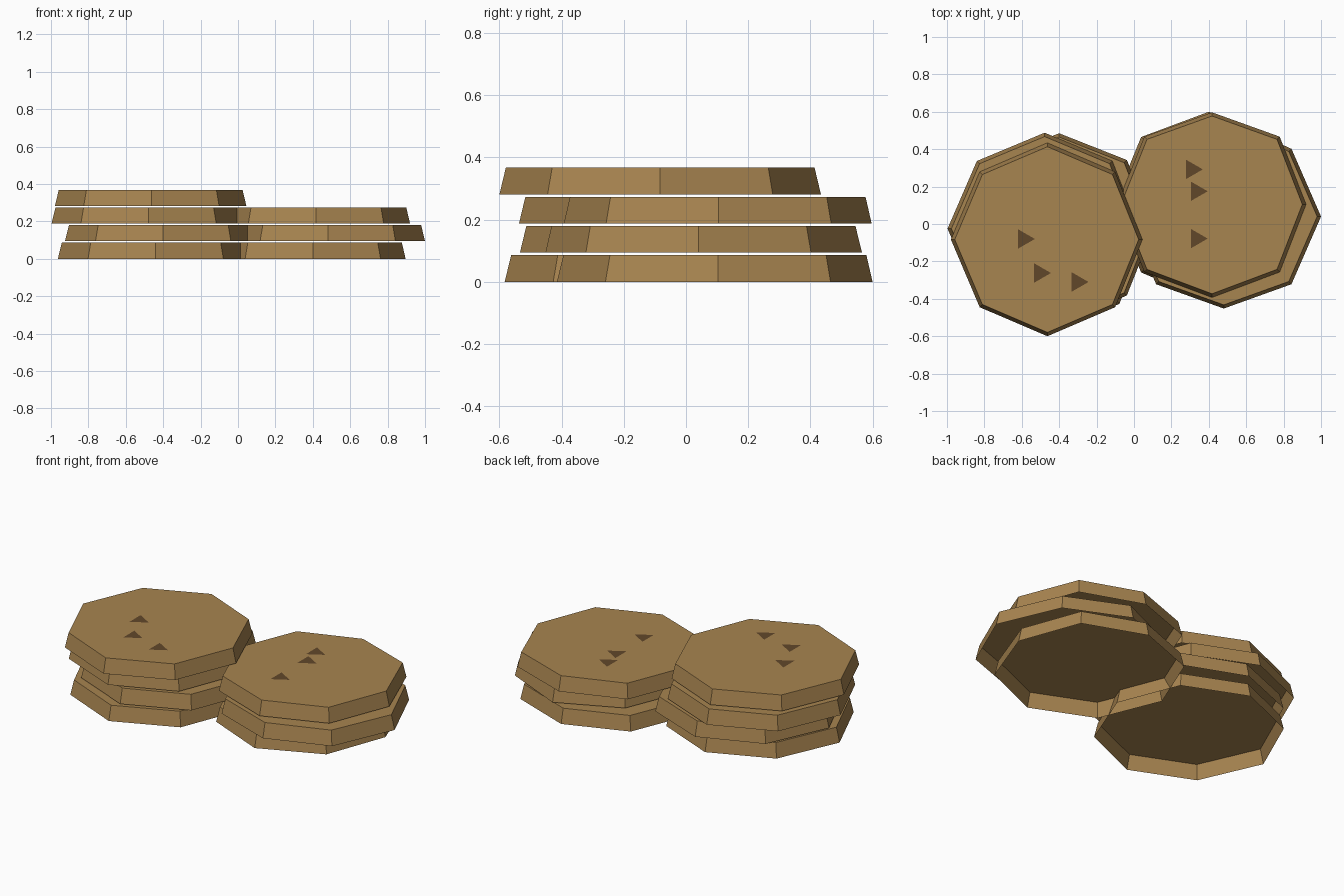
import bpy
import bmesh
import math

cube = bpy.data.objects.get("Cube")
if cube:
    bpy.data.objects.remove(cube, do_unlink=True)


def make_material(name, colour):
    mat = bpy.data.materials.new(name)
    mat.use_nodes = True
    mat.diffuse_color = colour
    mat.node_tree.nodes["Principled BSDF"].inputs["Base Color"].default_value = colour
    return mat


dough = make_material("baked dough", (0.39, 0.232, 0.08, 1))
chocolate = make_material("chocolate chip", (0.12, 0.064, 0.023, 1))

THICK = 0.086      # height of one biscuit
PITCH = 0.0938     # height step from one biscuit to the next
TAPER = 0.96       # top rim relative to the bottom rim
DIAGONAL = 0.362   # offset of the four diagonal corners
CHIP = 0.06        # chip radius


def add_object(name, bm, mat):
    mesh = bpy.data.meshes.new(name)
    bm.to_mesh(mesh)
    bm.free()
    mesh.materials.append(mat)
    obj = bpy.data.objects.new(name, mesh)
    bpy.context.collection.objects.link(obj)


def add_biscuit(name, cx, cy, left, right, front, back, z):
    """Eight-sided shell, open underneath, narrowing to a flat top."""
    d = DIAGONAL
    outline = [(right - cx, 0), (d, d), (0, back - cy), (-d, d),
               (left - cx, 0), (-d, -d), (0, front - cy), (d, -d)]
    bm = bmesh.new()
    low = [bm.verts.new((cx + x, cy + y, z)) for x, y in outline]
    high = [bm.verts.new((cx + x * TAPER, cy + y * TAPER, z + THICK))
            for x, y in outline]
    for i in range(len(outline)):
        bm.faces.new((low[i - 1], low[i], high[i], high[i - 1]))
    bm.faces.new(high)
    add_object(name, bm, dough)


def add_chip(name, x, y, z):
    """Flat triangle pointing to +x."""
    bm = bmesh.new()
    angles = [math.tau * i / 3 for i in range(3)]
    bm.faces.new([bm.verts.new((x + CHIP * math.cos(a), y + CHIP * math.sin(a), z))
                  for a in angles])
    add_object(name, bm, chocolate)


# Biscuits from the bottom up (centre x, y, then left, right, front, back
# corners), followed by the chip centres on the top biscuit
stacks = {
    "right": ([(-0.44, -0.065, -0.963, 0.065, -0.583, 0.45),
               (-0.4, -0.02, -0.925, 0.105, -0.534, 0.485),
               (-0.478, -0.025, -0.997, 0.025, -0.537, 0.488),
               (-0.463, -0.083, -0.979, 0.045, -0.6, 0.434)],
              [(-0.59, -0.08), (-0.504, -0.262), (-0.303, -0.31)]),
    "left": ([(0.4, 0.103, -0.11, 0.896, -0.415, 0.6),
              (0.48, 0.04, -0.03, 1.0, -0.452, 0.566),
              (0.417, 0.105, -0.09, 0.92, -0.393, 0.597)],
             [(0.308, 0.292), (0.334, 0.175), (0.334, -0.078)]),
}

for side, (biscuits, chips) in stacks.items():
    for level, shape in enumerate(biscuits):
        add_biscuit(f"{side}_biscuit_{level + 1}", *shape, level * PITCH)
    top = (len(biscuits) - 1) * PITCH + THICK
    for i, (x, y) in enumerate(chips):
        add_chip(f"{side}_chip_{i + 1}", x, y, top + 0.001)
